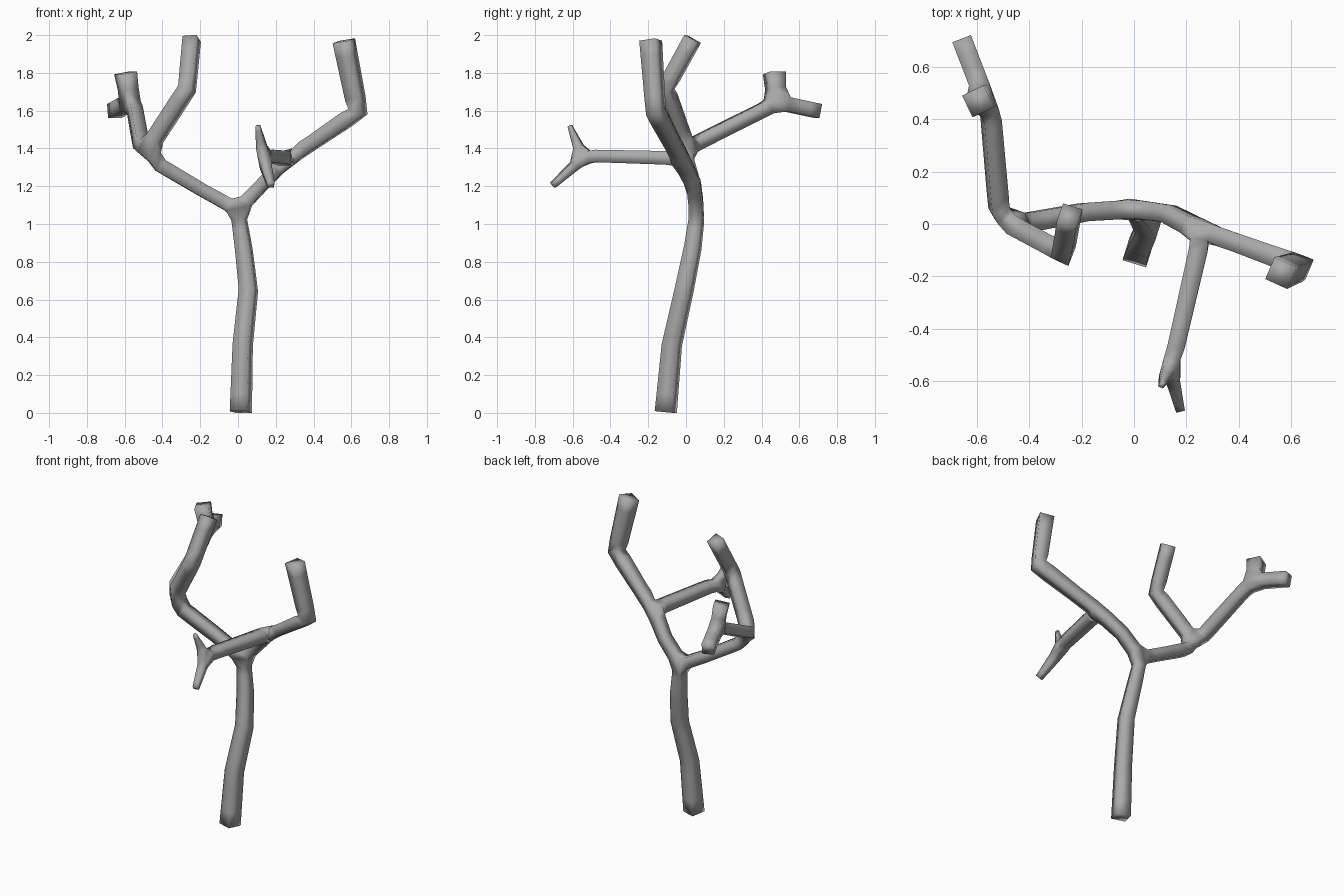
import bpy

bark = bpy.data.materials.new("grey_bark")
bark.diffuse_color = (0.40, 0.40, 0.40, 1)

points, edges = [], []


def limb(start, path):
    """Grow a limb from an existing point; each step is (x, y, z, half width)."""
    prev = start
    for p in path:
        points.append(p)
        if prev is not None:
            edges.append((prev, len(points) - 1))
        prev = len(points) - 1
    return prev


# trunk up to the first fork
crown = limb(None, [(0.015, -0.107, 0.005, 0.047), (0.025, -0.075, 0.36, 0.043),
                    (0.055, -0.01, 0.65, 0.041), (0.03, 0.035, 0.87, 0.038),
                    (0.007, 0.055, 1.02, 0.034), (0.0, 0.057, 1.075, 0.036)])

# left bough with its upright and rear branches
left = limb(crown, [(-0.19, 0.045, 1.18, 0.035), (-0.41, 0.005, 1.31, 0.037),
                    (-0.475, 0.0, 1.40, 0.038)])
limb(left, [(-0.27, -0.11, 1.715, 0.038), (-0.245, 0.035, 1.98, 0.039)])
rear = limb(left, [(-0.515, 0.06, 1.43, 0.035), (-0.545, 0.40, 1.60, 0.034),
                   (-0.57, 0.48, 1.645, 0.038)])
limb(rear, [(-0.595, 0.468, 1.80, 0.046)])
limb(rear, [(-0.655, 0.70, 1.598, 0.038)])

# right bough with its upright and front branches
right = limb(crown, [(0.13, 0.04, 1.21, 0.034), (0.255, -0.025, 1.34, 0.037)])
limb(right, [(0.40, -0.075, 1.435, 0.036), (0.635, -0.16, 1.595, 0.041),
             (0.56, -0.187, 1.97, 0.046)])
front = limb(right, [(0.245, -0.10, 1.35, 0.036), (0.16, -0.47, 1.36, 0.033),
                     (0.135, -0.545, 1.35, 0.030)])
limb(front, [(0.105, -0.615, 1.52, 0.010)])
limb(front, [(0.175, -0.705, 1.205, 0.017)])

# skin the skeleton into one continuous tree
mesh = bpy.data.meshes.new("bare_tree")
mesh.from_pydata([p[:3] for p in points], edges, [])
mesh.materials.append(bark)
tree = bpy.data.objects.new("bare_tree", mesh)
bpy.context.collection.objects.link(tree)
skin = tree.modifiers.new("skin", 'SKIN')
skin.use_smooth_shade = True
for vert, p in zip(mesh.skin_vertices[0].data, points):
    vert.radius = (p[3], p[3])
